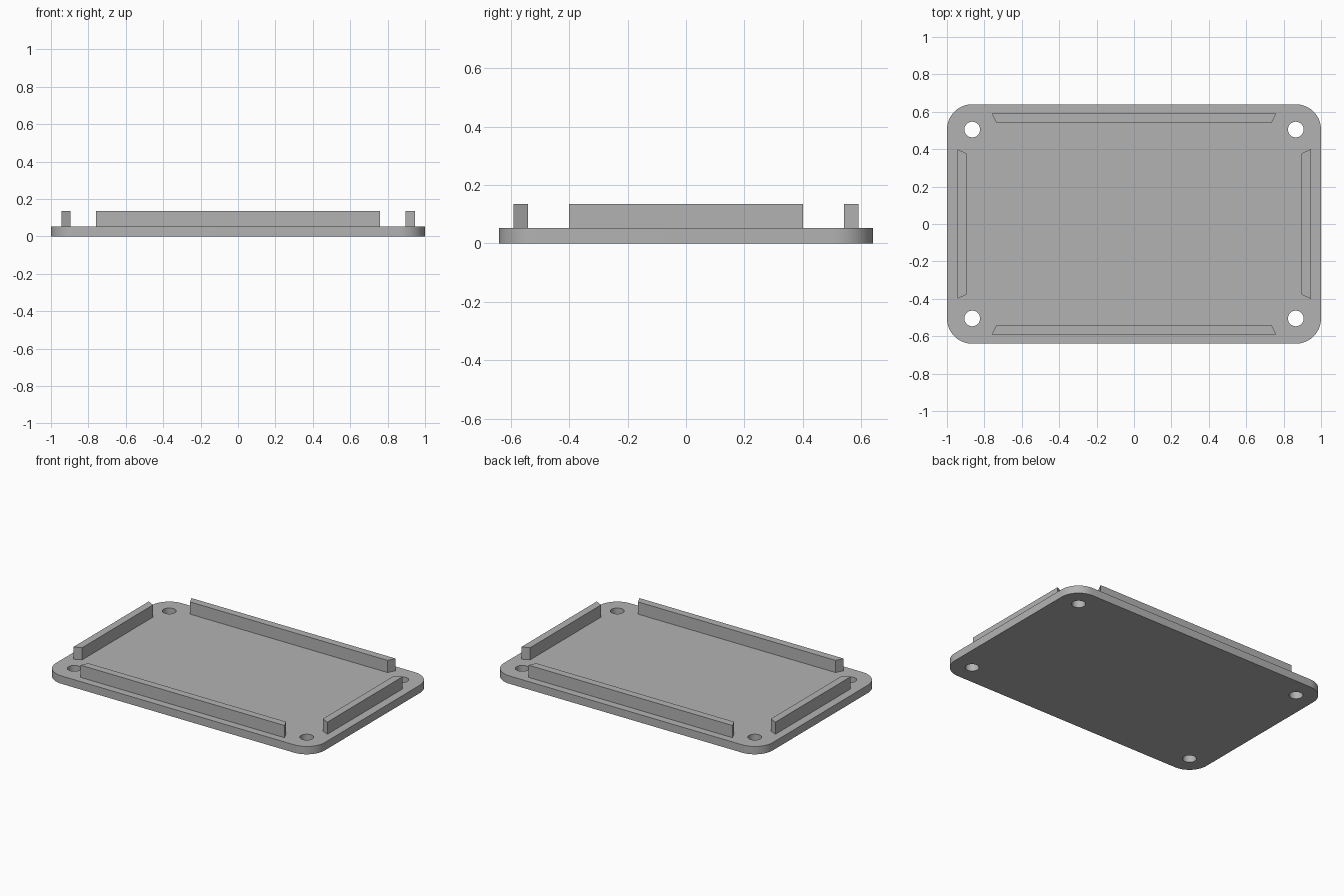
import bpy, bmesh
from math import pi, cos, sin

cube = bpy.data.objects.get("Cube")
if cube:
    bpy.data.objects.remove(cube, do_unlink=True)

HALF_X, HALF_Y = 1.0, 0.64
CORNER = 0.135
PLATE_TOP, RAIL_TOP = 0.053, 0.135
HOLE_R = 0.042

grey = bpy.data.materials.new("plain_grey")
grey.use_nodes = True
colour = (0.45, 0.45, 0.45, 1)
grey.diffuse_color = colour
grey.node_tree.nodes["Principled BSDF"].inputs["Base Color"].default_value = colour


def prism(name, outline, z0, z1):
    """Extrude a flat outline upwards into a solid."""
    bm = bmesh.new()
    face = bm.faces.new([bm.verts.new((x, y, z0)) for x, y in outline])
    new = bmesh.ops.extrude_face_region(bm, geom=[face])["geom"]
    top = [v for v in new if isinstance(v, bmesh.types.BMVert)]
    bmesh.ops.translate(bm, verts=top, vec=(0, 0, z1 - z0))
    bmesh.ops.recalc_face_normals(bm, faces=bm.faces)
    mesh = bpy.data.meshes.new(name)
    bm.to_mesh(mesh)
    bm.free()
    mesh.materials.append(grey)
    obj = bpy.data.objects.new(name, mesh)
    bpy.context.collection.objects.link(obj)
    return obj


def arc(cx, cy, r, start, sweep, steps):
    return [(cx + r * cos(start + sweep * i / steps),
             cy + r * sin(start + sweep * i / steps)) for i in range(steps + 1)]


# Base plate with rounded corners
cx, cy = HALF_X - CORNER, HALF_Y - CORNER
corners = [(cx, cy), (-cx, cy), (-cx, -cy), (cx, -cy)]
outline = []
for i, (x, y) in enumerate(corners):
    outline += arc(x, y, CORNER, i * pi / 2, pi / 2, 16)
plate = prism("base_plate", outline, 0, PLATE_TOP)

# Screw holes, concentric with the corners
for x, y in corners:
    cutter = prism("hole_cutter", arc(x, y, HOLE_R, 0, 2 * pi, 48)[:-1], -0.1, 0.2)
    cutter.hide_render = True
    cut = plate.modifiers.new("screw_hole", "BOOLEAN")
    cut.operation, cut.solver, cut.object = "DIFFERENCE", "EXACT", cutter
    bpy.context.view_layer.objects.active = plate
    bpy.ops.object.modifier_apply(modifier=cut.name)
    bpy.data.objects.remove(cutter, do_unlink=True)

bpy.ops.object.select_all(action="DESELECT")
plate.select_set(True)
bpy.context.view_layer.objects.active = plate
bpy.ops.object.shade_smooth_by_angle(angle=pi / 6)

# Locating rails with mitred ends, one along each edge
long_rail = [(-0.76, 0.59), (0.76, 0.59), (0.735, 0.54), (-0.735, 0.54)]
side_rail = [(0.945, 0.4), (0.945, -0.4), (0.895, -0.377), (0.895, 0.377)]
for name, shape, s in (("back_rail", long_rail, 1), ("front_rail", long_rail, -1),
                       ("left_rail", side_rail, 1), ("right_rail", side_rail, -1)):
    prism(name, [(s * x, s * y) for x, y in shape], PLATE_TOP, RAIL_TOP)
